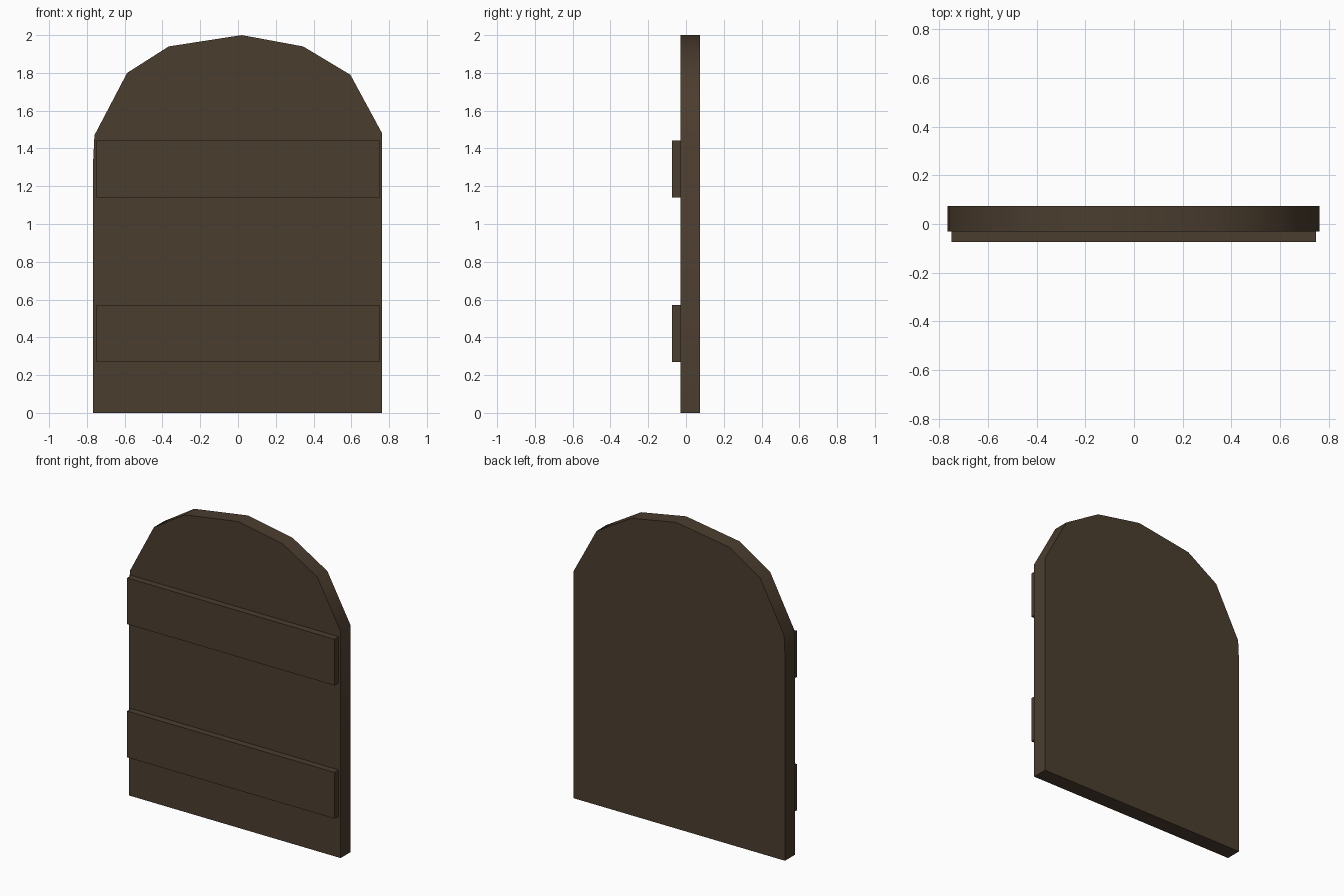
import bpy, bmesh, math

if "Cube" in bpy.data.objects:
    bpy.data.objects.remove(bpy.data.objects["Cube"])

wood = bpy.data.materials.new("dark brown wood")
wood.diffuse_color = (0.070, 0.047, 0.028, 1)
wood.use_nodes = True
wood.node_tree.nodes["Principled BSDF"].inputs["Base Color"].default_value = wood.diffuse_color


def extruded(name, outline, y0, y1):
    """Extrude an x/z outline from y0 (front) to y1 (back)."""
    bm = bmesh.new()
    face = bm.faces.new([bm.verts.new((x, y0, z)) for x, z in outline])
    back = bmesh.ops.extrude_face_region(bm, geom=[face])["geom"]
    for v in back:
        if isinstance(v, bmesh.types.BMVert):
            v.co.y = y1
    if not any(f is face for f in bm.faces):
        bm.faces.new(face.verts)
    bmesh.ops.recalc_face_normals(bm, faces=bm.faces)
    mesh = bpy.data.meshes.new(name)
    bm.to_mesh(mesh)
    bm.free()
    mesh.materials.append(wood)
    obj = bpy.data.objects.new(name, mesh)
    bpy.context.collection.objects.link(obj)
    return obj


# Arched door panel, slightly uneven like a hand-cut board
arch = [(-0.767, 0), (0.763, 0), (0.763, 1.48), (0.595, 1.79), (0.345, 1.94),
        (0.02, 2.0), (-0.367, 1.94), (-0.587, 1.80), (-0.76, 1.47), (-0.767, 1.33)]
panel = extruded("door_panel", arch, -0.03, 0.073)

# Smooth arch rim, crisp front and back edges
bpy.context.view_layer.objects.active = panel
panel.select_set(True)
bpy.ops.object.shade_smooth_by_angle(angle=math.radians(45))

# Two cross braces on the front
for label, z in (("lower", 0.27), ("upper", 1.14)):
    extruded(label + "_brace",
             [(-0.75, z), (0.748, z), (0.748, z + 0.302), (-0.75, z + 0.302)],
             -0.073, -0.03)
